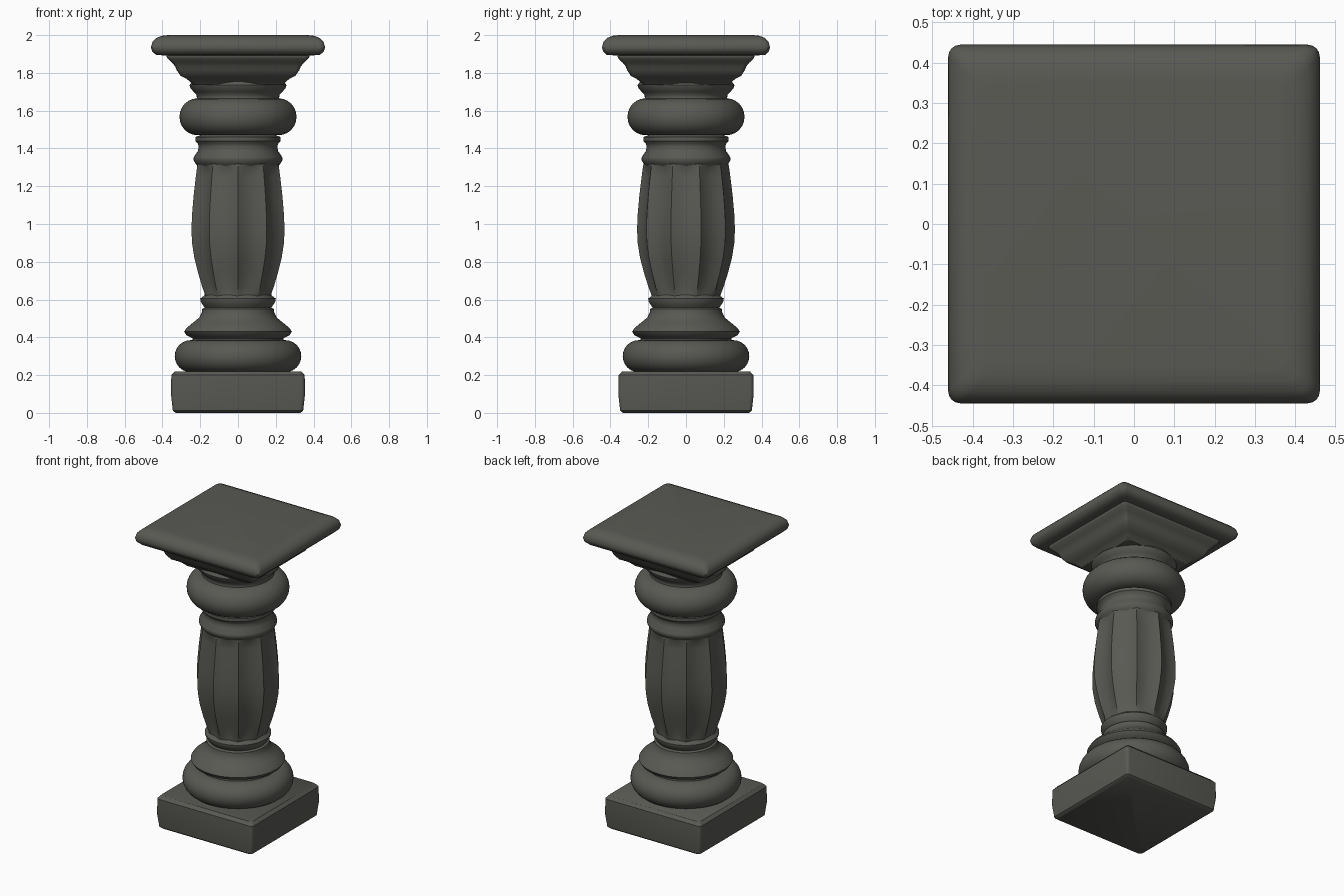
import bpy, bmesh, math

cube = bpy.data.objects.get("Cube")
if cube:
    bpy.data.objects.remove(cube, do_unlink=True)

stone = bpy.data.materials.new("dark_grey_stone")
stone.use_nodes = True
STONE = (0.10, 0.10, 0.088, 1)
stone.diffuse_color = STONE
bsdf = stone.node_tree.nodes["Principled BSDF"]
bsdf.inputs["Base Color"].default_value = STONE
bsdf.inputs["Roughness"].default_value = 0.8


def loft(name, rings, angle=40):
    """Skin a stack of equal-sized point rings and cap both ends."""
    bm = bmesh.new()
    loops = [[bm.verts.new(p) for p in ring] for ring in rings]
    n = len(loops[0])
    for a, b in zip(loops, loops[1:]):
        for i in range(n):
            j = (i + 1) % n
            bm.faces.new((a[i], a[j], b[j], b[i]))
    bm.faces.new(loops[0][::-1])
    bm.faces.new(loops[-1])
    mesh = bpy.data.meshes.new(name)
    bm.to_mesh(mesh)
    bm.free()
    mesh.materials.append(stone)
    obj = bpy.data.objects.new(name, mesh)
    bpy.context.collection.objects.link(obj)
    bpy.ops.object.select_all(action='DESELECT')
    obj.select_set(True)
    bpy.context.view_layer.objects.active = obj
    bpy.ops.object.shade_smooth_by_angle(angle=math.radians(angle))
    return obj


def round_ring(r, z, flute=0, n=80, flutes=10):
    """Circle, scalloped into concave flutes when a depth is given."""
    pts = []
    for i in range(n):
        t = 2 * math.pi * i / n
        q = r - flute * abs(math.sin(t * flutes / 2)) ** 0.8
        pts.append((q * math.sin(t), -q * math.cos(t), z))
    return pts


def square_ring(hx, hy, z, corner):
    """Rectangle with rounded corners."""
    pts = []
    for k in range(4):
        sx, sy = ((1, 1), (-1, 1), (-1, -1), (1, -1))[k]
        for s in range(5):
            t = math.pi / 2 * (k + s / 4)
            pts.append((sx * (hx - corner) + corner * math.cos(t),
                        sy * (hy - corner) + corner * math.sin(t), z))
    return pts


def turned(name, profile):
    return loft(name, [round_ring(r, z) for r, z in profile])


def torus_moulding(name, r, bulge, z0, z1):
    steps, mid, half = 12, (z0 + z1) / 2, (z1 - z0) / 2
    turned(name, [(r + bulge * math.cos(t), mid + half * math.sin(t))
                  for t in (math.pi * (i / steps - 0.5) for i in range(steps + 1))])


def squared(name, profile, corner, ratio):
    loft(name, [square_ring(h, h * ratio, z, corner) for h, z in profile])


# Square plinth
squared("plinth", [(0.33, 0), (0.345, 0.012), (0.355, 0.1),
                   (0.353, 0.2), (0.335, 0.22)], 0.02, 1.01)

# Rounded base mouldings
torus_moulding("base_torus", 0.25, 0.085, 0.215, 0.385)
turned("base_flare", [(0.24, 0.375), (0.24, 0.395), (0.272, 0.41), (0.285, 0.43),
                      (0.272, 0.45), (0.235, 0.48), (0.205, 0.505), (0.192, 0.53),
                      (0.19, 0.55), (0.172, 0.56), (0.172, 0.575)])
turned("lower_collar", [(0.175, 0.555), (0.186, 0.57), (0.198, 0.59), (0.2, 0.605),
                        (0.18, 0.62), (0.17, 0.64)])

# Fluted shaft, swelling at the middle
shaft = [(0.178, 0.61, 0), (0.185, 0.63, 0.008), (0.2, 0.67, 0.02), (0.222, 0.74, 0.026),
         (0.243, 0.82, 0.028), (0.256, 0.9, 0.028), (0.259, 0.97, 0.028),
         (0.256, 1.05, 0.027), (0.247, 1.15, 0.026), (0.235, 1.25, 0.024),
         (0.228, 1.3, 0.02), (0.225, 1.315, 0.008), (0.22, 1.33, 0)]
loft("fluted_shaft", [round_ring(*s) for s in shaft], 35)

# Rings and torus above the shaft
turned("upper_collar", [(0.21, 1.305), (0.225, 1.32), (0.236, 1.34), (0.234, 1.355),
                        (0.213, 1.385), (0.208, 1.41), (0.212, 1.425), (0.226, 1.44),
                        (0.226, 1.46), (0.2, 1.47), (0.2, 1.49)])
torus_moulding("capital_torus", 0.215, 0.095, 1.47, 1.665)
turned("capital_neck", [(0.225, 1.64), (0.218, 1.67), (0.22, 1.685), (0.235, 1.7),
                        (0.252, 1.72), (0.257, 1.735), (0.245, 1.75), (0.24, 1.79)])

# Stepped square mouldings under the top slab
squared("capital_steps", [(0.235, 1.735), (0.255, 1.755), (0.275, 1.77), (0.305, 1.785),
                          (0.318, 1.805), (0.325, 1.815), (0.333, 1.835), (0.35, 1.855),
                          (0.372, 1.875), (0.378, 1.887), (0.375, 1.91)], 0.02, 0.96)

# Top slab with sloped edges
squared("top_slab", [(0.4, 1.893), (0.435, 1.896), (0.455, 1.915), (0.461, 1.935),
                     (0.453, 1.965), (0.432, 1.985), (0.405, 1.996), (0.37, 2.0)],
        0.03, 0.965)
